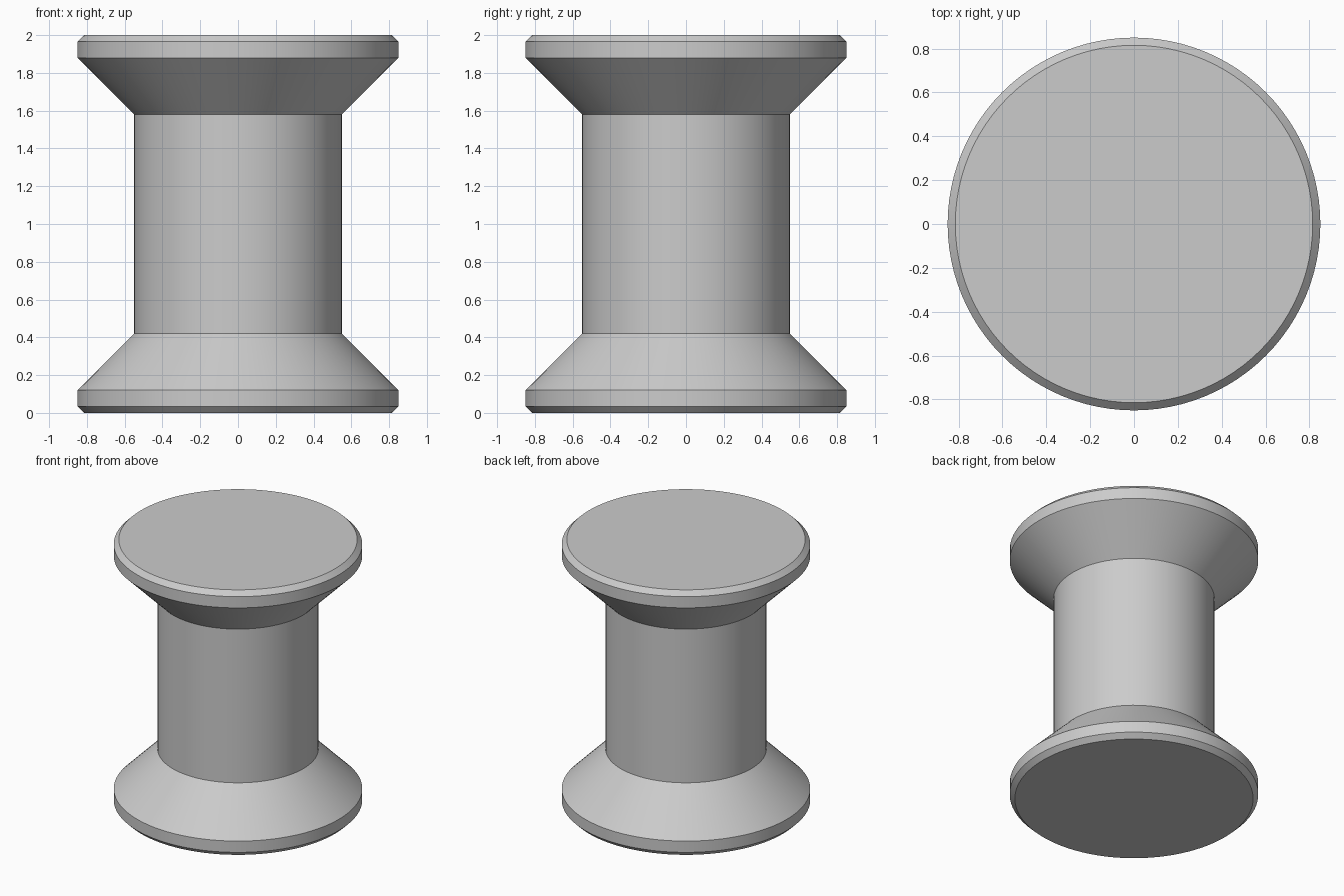
import bpy
import bmesh
import math

cube = bpy.data.objects.get("Cube")
if cube:
    bpy.data.objects.remove(cube, do_unlink=True)

SIDES = 96
HEIGHT = 2.0

# Plain grey finish
grey = bpy.data.materials.new("light_grey")
grey.use_nodes = True
colour = (0.6, 0.6, 0.6, 1.0)
grey.diffuse_color = colour
grey.node_tree.nodes["Principled BSDF"].inputs["Base Color"].default_value = colour

# Lower half outline (radius, height), mirrored for the upper half
lower = [(0.815, 0.0), (0.85, 0.035), (0.85, 0.12), (0.55, 0.42)]
profile = lower + [(r, HEIGHT - z) for r, z in reversed(lower)]

# Lathe the outline into one closed spool
bm = bmesh.new()
rings = []
for radius, z in profile:
    angles = [math.tau * i / SIDES for i in range(SIDES)]
    rings.append([bm.verts.new((radius * math.cos(a), radius * math.sin(a), z)) for a in angles])
for low, high in zip(rings, rings[1:]):
    for i in range(SIDES):
        j = (i + 1) % SIDES
        bm.faces.new((low[i], low[j], high[j], high[i]))

# Flat end caps
bm.faces.new(list(reversed(rings[0])))
bm.faces.new(rings[-1])

mesh = bpy.data.meshes.new("spool")
bm.to_mesh(mesh)
bm.free()
mesh.materials.append(grey)
spool = bpy.data.objects.new("spool", mesh)
bpy.context.collection.objects.link(spool)

# Smooth around, crisp at the rims
bpy.context.view_layer.objects.active = spool
spool.select_set(True)
bpy.ops.object.shade_smooth_by_angle(angle=math.radians(30))
